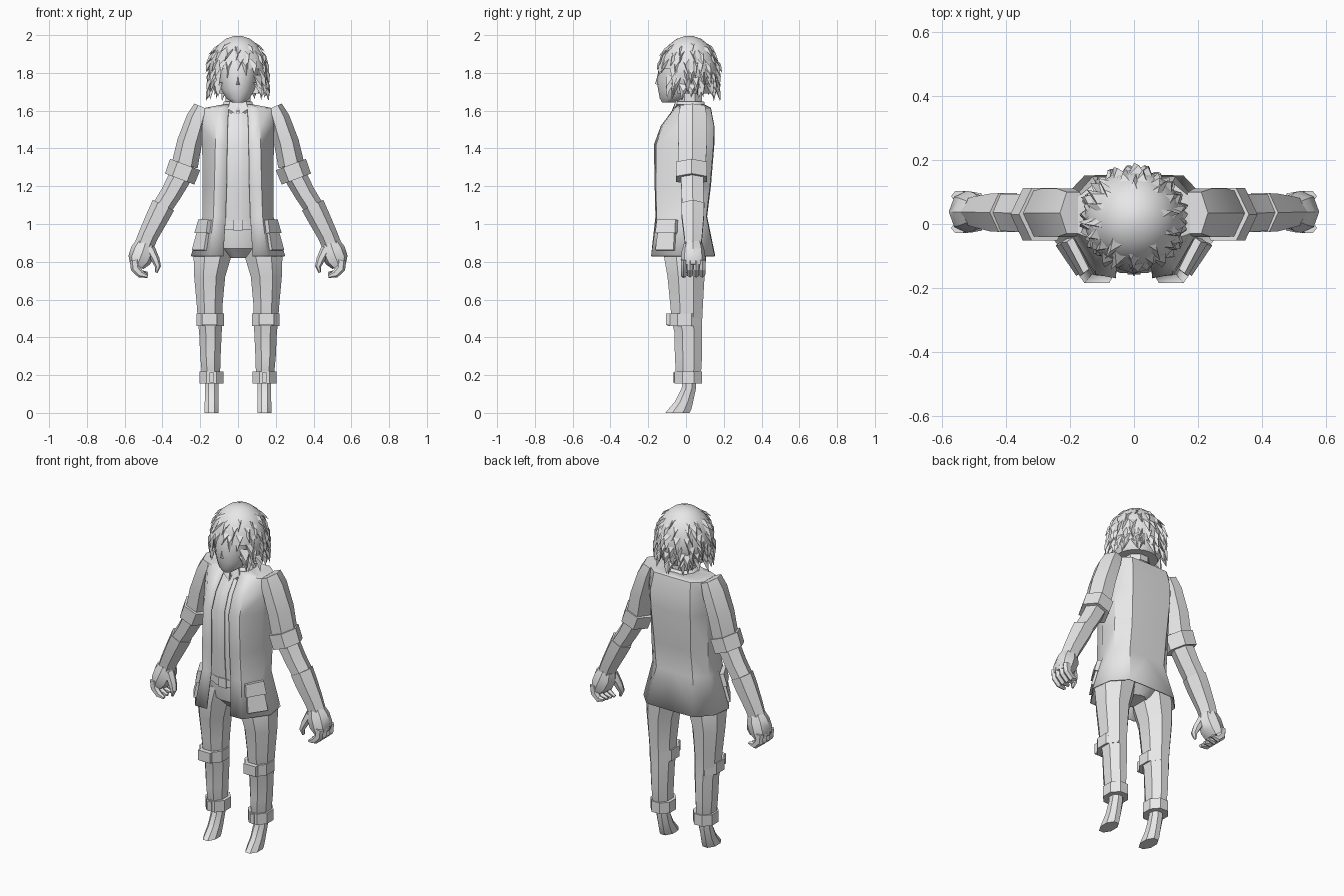
import bpy, bmesh, math, random
from mathutils import Vector

if "Cube" in bpy.data.objects:
    bpy.data.objects.remove(bpy.data.objects["Cube"])

random.seed(4)
GREY = bpy.data.materials.new("plain grey")
GREY.diffuse_color = (0.8, 0.8, 0.8, 1)
GREY.use_nodes = True
GREY.node_tree.nodes["Principled BSDF"].inputs["Base Color"].default_value = GREY.diffuse_color


def finish(name, bm, mirror=False, thick=0, angle=32):
    bmesh.ops.recalc_face_normals(bm, faces=bm.faces)
    me = bpy.data.meshes.new(name)
    bm.to_mesh(me)
    bm.free()
    me.materials.append(GREY)
    me.shade_smooth()
    me.set_sharp_from_angle(angle=math.radians(angle))
    ob = bpy.data.objects.new(name, me)
    bpy.context.collection.objects.link(ob)
    if mirror:
        m = ob.modifiers.new("mirror", 'MIRROR')
        m.use_clip = True
    if thick:
        s = ob.modifiers.new("thickness", 'SOLIDIFY')
        s.thickness = thick
    return ob


def skin(bm, rings, closed=True, caps=True):
    vs = [[bm.verts.new(p) for p in r] for r in rings]
    n = len(vs[0])
    for a, b in zip(vs, vs[1:]):
        for i in range(n if closed else n - 1):
            j = (i + 1) % n
            bm.faces.new((a[i], a[j], b[j], b[i]))
    if caps and closed:
        bm.faces.new(vs[0])
        bm.faces.new(vs[-1])


def loft(name, rings, closed=True, caps=True, mirror=False, thick=0, angle=32):
    bm = bmesh.new()
    skin(bm, rings, closed, caps)
    return finish(name, bm, mirror, thick, angle)


def ring(cx, cy, z, rx, ry, n=8):
    """Horizontal polygon with a flat side at the front."""
    k = 1 / math.cos(math.pi / n)
    return [(cx + rx * k * math.cos((i + .5) * math.tau / n),
             cy + ry * k * math.sin((i + .5) * math.tau / n), z) for i in range(n)]


def limb(path, n=6):
    """Rings (x, y, z, width, depth) square to a path."""
    pts = [Vector(p[:3]) for p in path]
    out = []
    for i, p in enumerate(path):
        d = (pts[min(i + 1, len(pts) - 1)] - pts[max(i - 1, 0)]).normalized()
        u = Vector((0, 1, 0)).cross(d).normalized()
        v = d.cross(u)
        out.append([pts[i] + u * p[3] * math.cos(t * math.tau / n)
                    + v * p[4] * math.sin(t * math.tau / n) for t in range(n)])
    return out


def box(name, lo, hi, mirror=False):
    return loft(name, [[(lo[0], lo[1], z), (hi[0], lo[1], z), (hi[0], hi[1], z), (lo[0], hi[1], z)]
                       for z in (lo[2], hi[2])], mirror=mirror)


# Legs, knee and ankle bands, feet
loft("trouser_leg", [ring(*r) for r in (
    (.11, 0, .93, .09, .11), (.135, -.005, .83, .10, .112), (.15, 0, .72, .082, .098),
    (.15, .003, .58, .069, .087), (.148, .005, .48, .064, .08), (.146, .012, .43, .06, .074),
    (.146, .013, .3, .054, .072), (.143, .013, .2, .048, .066), (.142, .015, .165, .045, .055))], mirror=True)
loft("knee_band", [ring(.148, -.008, z, .073, .09) for z in (.46, .525)], mirror=True)
box("knee_pad", (.11, -.106, .465), (.19, -.08, .525), True)
loft("ankle_band", [ring(.14, .013, z, .063, .073) for z in (.155, .22)], mirror=True)
box("ankle_buckle", (.128, -.068, .16), (.152, -.05, .215), True)
loft("foot", [ring(*r) for r in (
    (.14, .018, .18, .036, .036), (.14, .015, .13, .036, .038), (.14, -.01, .06, .036, .048),
    (.14, -.035, .015, .038, .062), (.14, -.045, 0, .038, .064))], mirror=True)

# Hips, belt and shirt
loft("hips", [ring(*r, 12) for r in (
    (0, 0, .82, .06, .07), (0, -.005, .87, .15, .11), (0, -.01, .93, .17, .115), (0, -.015, 1.02, .15, .115))])
loft("belt", [ring(0, -.015, z, .158, .127, 12) for z in (.97, 1.015)])
box("belt_buckle", (-.025, -.15, .965), (.025, -.13, 1.02))
loft("shirt", [ring(*r, 12) for r in (
    (0, -.02, 1.0, .16, .118), (0, -.02, 1.2, .165, .133), (0, -.005, 1.42, .165, .148),
    (0, .01, 1.52, .16, .125), (0, .03, 1.61, .1, .08))])
loft("shirt_placket", [[(-.02, y, z), (.02, y, z), (.02, y + .02, z), (-.02, y + .02, z)] for y, z in (
    (-.143, 1.0), (-.158, 1.2), (-.158, 1.42), (-.12, 1.52), (-.056, 1.605))])

# Open jacket: half sections from the front edge round to the centre of the back
JACKET = (
    (.83, (.078, -.185), (.155, -.185), (.25, -.05), (.232, .07), (.155, .152), (0, .155)),
    (1.04, (.065, -.162), (.13, -.155), (.188, -.04), (.186, .05), (.12, .108), (0, .112)),
    (1.2, (.06, -.166), (.125, -.16), (.187, -.04), (.187, .06), (.12, .127), (0, .132)),
    (1.42, (.057, -.17), (.12, -.158), (.19, -.04), (.19, .07), (.13, .146), (0, .15)),
    (1.52, (.055, -.133), (.12, -.122), (.19, -.04), (.19, .08), (.13, .148), (0, .15)),
    (1.615, (.05, -.062), (.11, -.055), (.175, -.03), (.175, .085), (.12, .13), (0, .132)),
    (1.632, (.045, -.05), (.068, -.04), (.085, 0), (.085, .05), (.06, .09), (0, .1)))
loft("jacket", [[(x, y, r[0]) for x, y in r[1:]] for r in JACKET], closed=False, mirror=True,
     thick=.006, angle=40)


# Jacket pockets and flaps, laid on the slanted side panel
def panel(u, z, off):
    t = (z - .83) / .21
    b = Vector((.155, -.185, z)).lerp(Vector((.13, -.155, z)), t)
    c = Vector((.25, -.05, z)).lerp(Vector((.188, -.04, z)), t)
    return b.lerp(c, u) + Vector((.8, -.58, .15)) * off


def patch(name, z0, z1, u0, u1, off):
    loft(name, [[panel(u, z, o) for u, z in ((u0, z0), (u1, z0), (u1, z1), (u0, z1))]
                for o in (-.004, off)], mirror=True)


patch("pocket", .86, .97, .2, .92, .014)
patch("pocket_flap", .95, 1.02, .14, .98, .022)

# Sleeves, cuffs and forearms
loft("sleeve", limb([(.19, .035, 1.62, .045, .075), (.215, .035, 1.56, .058, .088),
                     (.257, .035, 1.43, .066, .088), (.282, .033, 1.31, .07, .082)]), mirror=True)
loft("sleeve_cuff", limb([(.28, .03, 1.315, .085, .095), (.309, .03, 1.238, .083, .095)]), mirror=True)
loft("forearm", limb([(.29, .033, 1.28, .062, .07), (.355, .035, 1.16, .055, .068),
                      (.4, .036, 1.09, .053, .066)]), mirror=True)
loft("glove_cuff", limb([(.395, .036, 1.1, .063, .07), (.425, .036, 1.04, .06, .068),
                         (.475, .038, .94, .053, .056), (.495, .038, .89, .052, .05)]), mirror=True)

# Hands with curled fingers and thumb
loft("palm", limb([(.49, .038, .9, .05, .048), (.502, .038, .86, .066, .06),
                   (.522, .038, .81, .062, .066), (.535, .038, .775, .038, .062)], 8), mirror=True)
bm = bmesh.new()
for i in range(4):
    y = -.012 + .033 * i
    skin(bm, limb([(.548, y, .81, .025, .018), (.543, y, .765, .026, .018),
                   (.515, y, .735, .021, .017), (.478, y, .722 + .006 * i, .008, .01)]))
finish("fingers", bm, True)
loft("thumb", limb([(.465, .02, .87, .026, .032), (.436, .008, .81, .022, .026),
                    (.424, 0, .775, .016, .02), (.432, 0, .742, .006, .009)]), mirror=True)

# Neck, collar and head
loft("neck", [ring(0, .02, z, .066, .066) for z in (1.55, 1.74)])
loft("collar", [ring(0, .022, 1.585, .09, .088), ring(0, .022, 1.648, .075, .074)], caps=False, thick=.006)
loft("collar_points", [[(.002, -.085, 1.575), (.055, -.066, 1.61), (.042, -.055, 1.65), (.012, -.056, 1.63)],
                       [(.002, -.075, 1.575), (.055, -.056, 1.61), (.042, -.045, 1.65), (.012, -.046, 1.63)]],
     mirror=True)
loft("head", [ring(*r, 14) for r in (
    (0, -.085, 1.642, .028, .04), (0, -.065, 1.665, .062, .072), (0, -.04, 1.71, .088, .105),
    (0, -.02, 1.76, .1, .132), (0, -.012, 1.82, .112, .13), (0, 0, 1.9, .11, .12), (0, .01, 1.96, .06, .07))],
     angle=40)
loft("nose", [[(-.014, -.143, 1.735), (.014, -.143, 1.735), (0, -.164, 1.742)],
              [(-.004, -.143, 1.8), (.004, -.143, 1.8), (0, -.15, 1.79)]])

# Hair cap, cut away over the face
CAP = [(1.995, .02), (1.98, .065), (1.945, .108), (1.89, .14), (1.82, .153), (1.75, .148), (1.69, .118)]
bm = bmesh.new()
skin(bm, [ring(0, .015, z, r, r, 18) for z, r in CAP])
front = [f for f in bm.faces if f.calc_center_median().y < -.05 and f.calc_center_median().z < 1.84]
bmesh.ops.delete(bm, geom=front, context='FACES')
finish("hair_cap", bm, angle=40)


def cap_radius(z):
    for (z0, r0), (z1, r1) in zip(CAP, CAP[1:]):
        if z0 >= z >= z1:
            return r0 + (r1 - r0) * (z0 - z) / (z0 - z1)
    return CAP[-1][1]


# Hair tufts: rows of flat pointed locks hanging from the cap
bm = bmesh.new()
for z0, count, length in ((1.975, 10, .08), (1.94, 15, .1), (1.89, 18, .11), (1.84, 20, .12),
                          (1.79, 20, .11), (1.75, 20, .09)):
    for i in range(count):
        a = (i + random.uniform(.2, .8)) * math.tau / count
        facing = -math.sin(a)                     # 1 at the front of the head
        if facing > .72 and z0 < 1.88:
            continue
        tip_z = max(z0 - length * random.uniform(.75, 1.15), 1.65)
        if facing > .72:
            tip_z = max(tip_z, 1.765 + .07 * max(0, 1 - abs(math.cos(a)) * 4))
        r0 = cap_radius(z0)
        r1 = max(cap_radius(tip_z), r0 * .97) + random.uniform(.008, .028)
        w = random.uniform(.022, .034)
        mid = (z0 + tip_z) / 2

        def at(r, side, z, twist=0):
            d = side / max(r, .05) + twist
            return bm.verts.new((r * math.cos(a + d), .015 + r * math.sin(a + d), z))

        left, right = at(r0 - .006, -w, z0), at(r0 - .006, w, z0)
        rm = max(cap_radius(mid), (r0 + r1) / 2)
        ridge, back = at(rm + .012, 0, mid), at(rm - .012, 0, mid)
        tip = at(r1, 0, tip_z, random.uniform(-.1, .1))
        for f in ((left, right, ridge), (right, tip, ridge), (tip, left, ridge),
                  (right, left, back), (tip, right, back), (left, tip, back)):
            bm.faces.new(f)
finish("hair_tufts", bm, angle=20)
